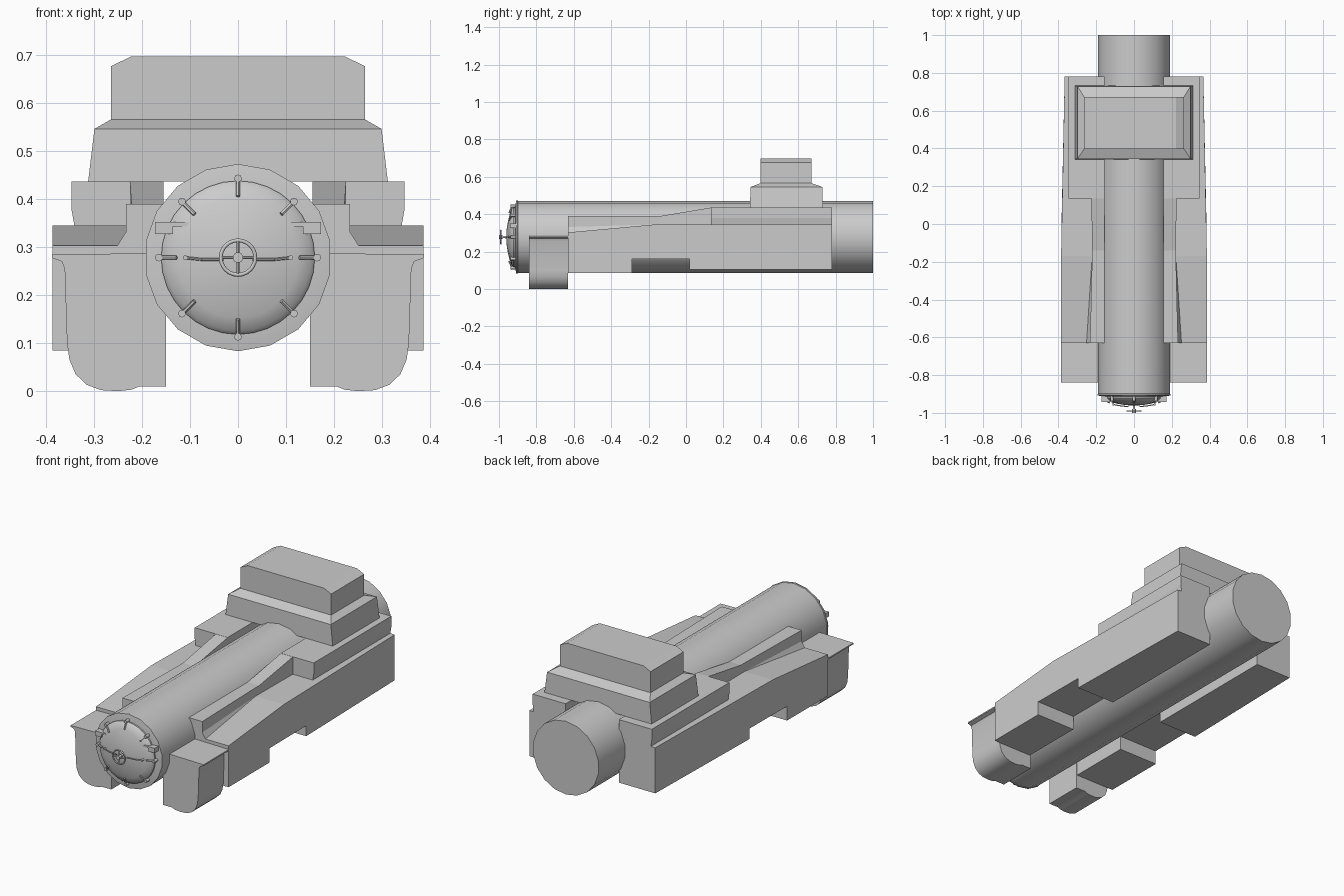
import bpy, bmesh
from math import sin, cos, pi
from mathutils import Vector

if "Cube" in bpy.data.objects:
    bpy.data.objects.remove(bpy.data.objects["Cube"])

CZ = 0.278  # boiler axis height


def finish(name, bm, mirror=False, smooth=None):
    bmesh.ops.recalc_face_normals(bm, faces=bm.faces)
    me = bpy.data.meshes.new(name)
    bm.to_mesh(me)
    bm.free()
    ob = bpy.data.objects.new(name, me)
    bpy.context.collection.objects.link(ob)
    if mirror:
        ob.modifiers.new("Mirror", 'MIRROR')
    if smooth:
        bpy.ops.object.select_all(action='DESELECT')
        ob.select_set(True)
        bpy.context.view_layer.objects.active = ob
        bpy.ops.object.shade_smooth_by_angle(angle=smooth)
    return ob


def loft(name, rings, mirror=False, smooth=None):
    """Bridge equal-length rings of points and cap both ends."""
    bm = bmesh.new()
    loops = [[bm.verts.new(p) for p in r] for r in rings]
    n = len(loops[0])
    for a, b in zip(loops, loops[1:]):
        for i in range(n):
            j = (i + 1) % n
            bm.faces.new((a[i], a[j], b[j], b[i]))
    bm.faces.new(loops[0])
    bm.faces.new(loops[-1])
    return finish(name, bm, mirror, smooth)


def lathe(name, profile, sides, smooth=0.6):
    """Rings of (radius, y) about the boiler axis, one vertex at the top."""
    return loft(name, [[(r * sin(2 * pi * i / sides), y, CZ + r * cos(2 * pi * i / sides))
                        for i in range(sides)] for r, y in profile], smooth=smooth)


def rod(name, a, b, r, sides=8, mirror=False):
    a, b = Vector(a), Vector(b)
    d = (b - a).normalized()
    u = d.orthogonal().normalized()
    v = d.cross(u)
    ring = [u * r * cos(2 * pi * i / sides) + v * r * sin(2 * pi * i / sides) for i in range(sides)]
    return loft(name, [[p + q for q in ring] for p in (a, b)], mirror, 0.9)


def rect(x, y0, y1, z):
    return [(-x, y0, z), (x, y0, z), (x, y1, z), (-x, y1, z)]


# Boiler with front rim
lathe("boiler", [(0.193, -0.9), (0.193, 1.0)], 18)
lathe("boiler_front_rim", [(0.188, -0.895), (0.195, -0.9), (0.195, -0.908), (0.16, -0.914)], 18)

# Domed front door
lathe("front_door", [(0.16, -0.905), (0.16, -0.922), (0.152, -0.932), (0.125, -0.942),
                     (0.09, -0.951), (0.05, -0.958), (0.015, -0.961)], 32)

# Side tank below the walkway, with the notch in its lower edge
side = [(-.63, .085), (-.29, .085), (-.29, .16), (.02, .16), (.02, .105), (.78, .105),
        (.78, .345), (-.17, .345), (-.63, .303)]
outer = lambda y: 0.386 - 0.019 * max(0, y + 0.1) / 0.88
loft("side_tank", [[(0.155, y, z) for y, z in side], [(outer(y), y, z) for y, z in side]], True)

# Long tapering casing along the boiler, with a flared foot at the front
sections = [(-.63, .233, .252, .302, .332, .39), (-.18, .222, .222, .343, .345, .39),
            (-.14, .222, .222, .343, .345, .39), (.14, .225, .225, .343, .345, .437)]
loft("boiler_casing", [[(.155, y, .29), (xf, y, zf), (x, y, zc), (x, y, zt), (.155, y, zt)]
                       for y, x, xf, zf, zc, zt in sections], True)

# Wide rear shoulder carrying the cabin
loft("rear_shoulder", [[(.155, y, .34), (.34, y, .34), (.347, y, .38), (.347, y, .437),
                        (.155, y, .437)] for y in (.135, .78)], True)

# Front boxes with rounded belly and flared top lip
box = [(.15, .01), (.205, .01), (.222, .003), (.25, 0), (.285, .002), (.315, .013), (.338, .035),
       (.351, .065), (.356, .1), (.361, .255), (.367, .27), (.387, .277), (.387, .284), (.15, .288)]
loft("front_box", [[(x, y, z) for x, z in box] for y in (-.84, -.63)], True, 0.6)

# Stepped cabin
loft("cabin", [rect(.312, .342, .732, .437), rect(.299, .345, .729, .546),
               rect(.264, .398, .672, .566), rect(.264, .398, .672, .677),
               rect(.222, .398, .672, .697)])

# Eight door clamps
for k in range(8):
    a = k * pi / 4
    at = lambda r, y: (r * sin(a), y, CZ + r * cos(a))
    rod(f"door_clamp_{k + 1}", at(.165, -.93), at(.128, -.946), .0045, 6)
    rod(f"door_clamp_bolt_{k + 1}", at(.165, -.9), at(.165, -.938), .008)

# Flat hinge brackets either side of the door
bracket = [(.072, .343), (.135, .343), (.135, .327), (.173, .327), (.173, .352), (.072, .352)]
loft("door_bracket", [[(x, y, z) for x, z in bracket] for y in (-.905, -.942)], True)

# Handrail across the door
rod("door_rail_inner", (.03, -.967, .274), (.075, -.962, .274), .003, 6, True)
rod("door_rail_outer", (.075, -.962, .274), (.112, -.955, .278), .003, 6, True)
rod("door_rail_post", (.11, -.935, .278), (.11, -.96, .278), .005, 8, True)

# Handwheel: rim, spokes, stem and hub
bpy.ops.mesh.primitive_torus_add(major_segments=24, minor_segments=6, major_radius=.036,
                                 minor_radius=.004, location=(0, -.99, CZ), rotation=(pi / 2, 0, 0))
bpy.context.object.name = "handwheel_rim"
bpy.ops.object.shade_smooth_by_angle(angle=1.1)
rod("handwheel_spoke_horizontal", (-.036, -.99, CZ), (.036, -.99, CZ), .003, 6)
rod("handwheel_spoke_vertical", (0, -.99, CZ - .036), (0, -.99, CZ + .036), .003, 6)
rod("handwheel_stem", (0, -.955, CZ), (0, -.99, CZ), .006)
rod("handwheel_hub", (0, -.98, CZ), (0, -1.0, CZ), .011, 12)
